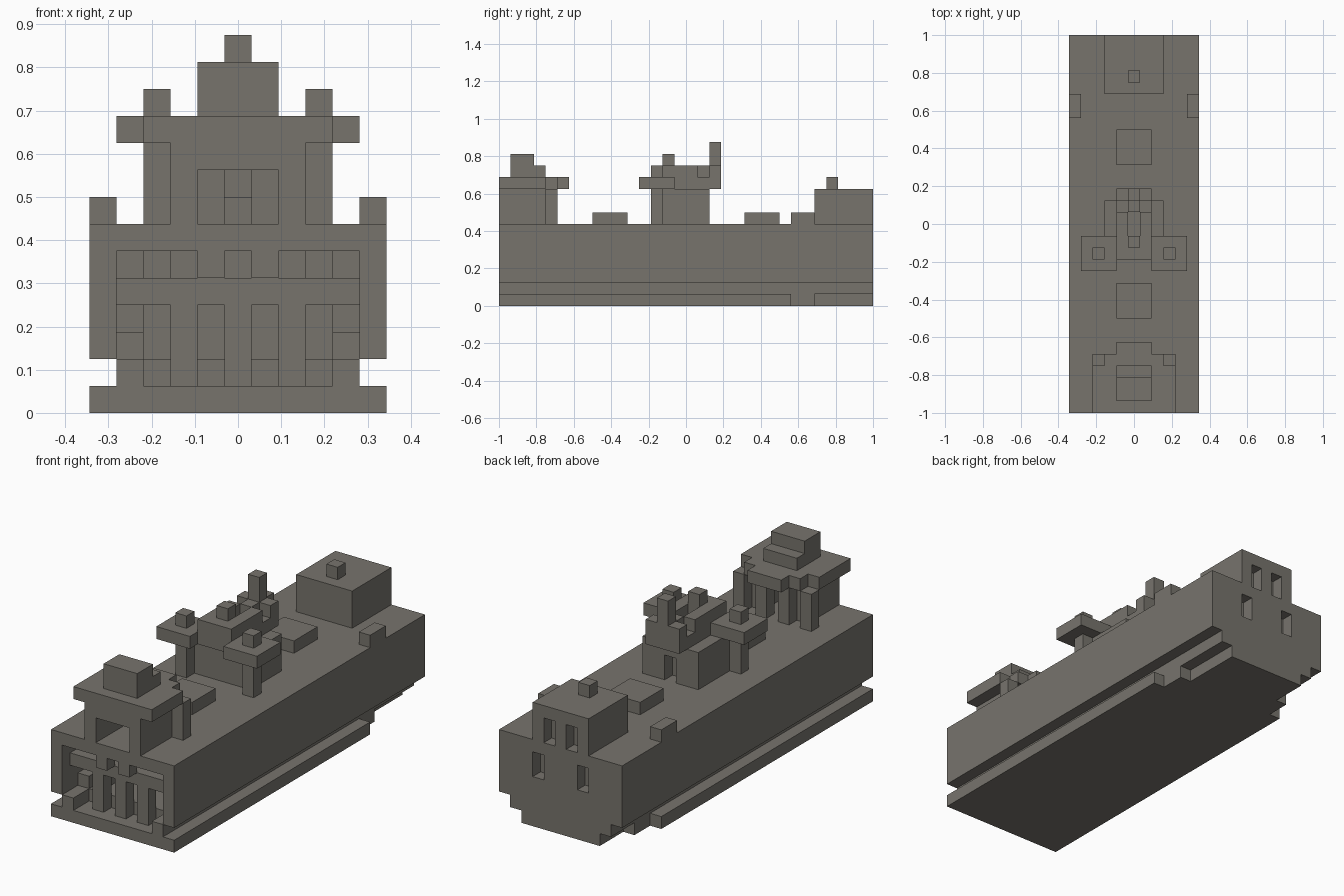
import bpy
import bmesh
from mathutils import Vector

U = 1 / 16  # grid step that every part snaps to

cube = bpy.data.objects.get("Cube")
if cube:
    bpy.data.objects.remove(cube, do_unlink=True)

stone = bpy.data.materials.new("warm_grey")
stone.use_nodes = True
colour = (0.185, 0.174, 0.152, 1)
stone.diffuse_color = colour
bsdf = stone.node_tree.nodes["Principled BSDF"]
bsdf.inputs["Base Color"].default_value = colour
bsdf.inputs["Roughness"].default_value = 0.9


def box(name, x, y, z):
    """Box from (low, high) ranges in grid steps."""
    bm = bmesh.new()
    bmesh.ops.create_cube(bm, size=1)
    for v in bm.verts:
        v.co = Vector([(r[0] + r[1]) / 2 + c * (r[1] - r[0]) for c, r in zip(v.co, (x, y, z))]) * U
    mesh = bpy.data.meshes.new(name)
    bm.to_mesh(mesh)
    bm.free()
    mesh.materials.append(stone)
    obj = bpy.data.objects.new(name, mesh)
    bpy.context.scene.collection.objects.link(obj)
    return obj


def pair(name, x, y, z):
    """The same box on both sides."""
    box("left_" + name, x, y, z)
    box("right_" + name, (-x[1], -x[0]), y, z)


def mid(name, half, y, z):
    """Box centred on x."""
    return box(name, (-half, half), y, z)


def cut(obj, x, y, z):
    """Carve a box-shaped opening out of a part."""
    cutter = box("cutter", x, y, z)
    cutter.hide_render = True
    mod = obj.modifiers.new("opening", "BOOLEAN")
    mod.operation = "DIFFERENCE"
    mod.solver = "EXACT"
    mod.object = cutter
    bpy.context.view_layer.update()
    result = bpy.data.meshes.new_from_object(obj.evaluated_get(bpy.context.evaluated_depsgraph_get()))
    obj.modifiers.clear()
    obj.data = result
    bpy.data.objects.remove(cutter, do_unlink=True)


FRONT, BACK = -16, 16

# Stepped base
mid("base_keel", 3.5, (FRONT, BACK), (0, 1))
box("left_base_step", (3.5, 4.5), (FRONT, 11), (0, 1))
box("left_base_ledge", (4.5, 5.5), (FRONT, 9), (0, 1))
box("right_base_step", (-4.5, -3.5), (FRONT, 13), (0, 1))
box("right_base_ledge", (-5.5, -4.5), (FRONT, 11), (0, 1))
lower = mid("lower_tier", 4.5, (FRONT, BACK), (1, 2))
cut(lower, (-3.5, 3.5), (FRONT - 1, -14), (1, 3))

# Main hall with front opening and rear windows
hall = mid("main_hall", 5.5, (FRONT, BACK), (2, 7))
cut(hall, (-4.5, 4.5), (FRONT - 1, -11), (1, 6))
for x in (-2.5, 1.5):
    cut(hall, (x, x + 1), (15, 17), (4, 6))

# Portico inside the front opening
mid("portico_beam", 4.5, (-15, -14), (4, 5))
for i, x in enumerate((-2, 0, 2)):
    box(f"portico_pillar_{i + 1}", (x - 0.5, x + 0.5), (-15, -14), (1, 4))
pair("lintel_tooth", (0.5, 1.5), (FRONT, -15), (5, 6))
pair("inner_column", (2.5, 3.5), (-13, -12), (2, 6))
pair("inner_step", (3.5, 4.5), (-14, -11), (2, 3))

# Front gatehouse with passage, posts and stepped roof
gate = mid("gatehouse", 2.5, (FRONT, -12), (7, 10))
cut(gate, (-1.5, 1.5), (FRONT - 1, -11), (6, 9))
pair("gate_inner_post", (0.5, 1.5), (-12, -11), (7, 10))
pair("gate_outer_post", (2.5, 3.5), (-12, -11), (7, 10))
for i, (half, y) in enumerate(((3.5, (FRONT, -12)), (2.5, (-12, -11)), (1.5, (-11, -10)))):
    mid(f"gate_roof_{i + 1}", half, y, (10, 11))
mid("gate_roof_block", 1.5, (-15, -13), (11, 13))
mid("gate_roof_step", 1.5, (-13, -12), (11, 12))

# Roof slabs and side blocks
mid("front_roof_slab", 1.5, (-8, -5), (7, 8))
mid("rear_roof_slab", 1.5, (5, 8), (7, 8))
pair("side_block", (4.5, 5.5), (9, 11), (7, 8))

# Middle tower
tower = mid("middle_tower", 2.5, (-2, 2), (7, 10))
cut(tower, (-0.5, 0.5), (1, 3), (6, 9))
upper = mid("tower_upper", 1.5, (-3, 1), (10, 12))
cut(upper, (-0.5, 0.5), (-1, 2), (11, 13))
mid("tower_cube", 0.5, (-2, -1), (12, 13))
mid("tower_rear_shelf", 1.5, (1, 3), (10, 11))
mid("tower_rear_ridge", 0.5, (1, 2), (11, 12))
pair("tower_horn", (0.5, 1.5), (2, 3), (11, 12))
mid("tower_mast", 0.5, (2, 3), (11, 14))

# Side wings on posts
pair("wing_post", (2.5, 3.5), (-3, -2), (7, 10))
pair("wing_plate", (1.5, 4.5), (-4, -1), (10, 11))
pair("wing_cube", (2.5, 3.5), (-3, -2), (11, 12))

# Rear house with windows
house = mid("rear_house", 2.5, (11, BACK), (7, 10))
for x in (-1.5, 0.5):
    cut(house, (x, x + 1), (15, 17), (6, 9))
mid("rear_chimney", 0.5, (12, 13), (10, 11))
